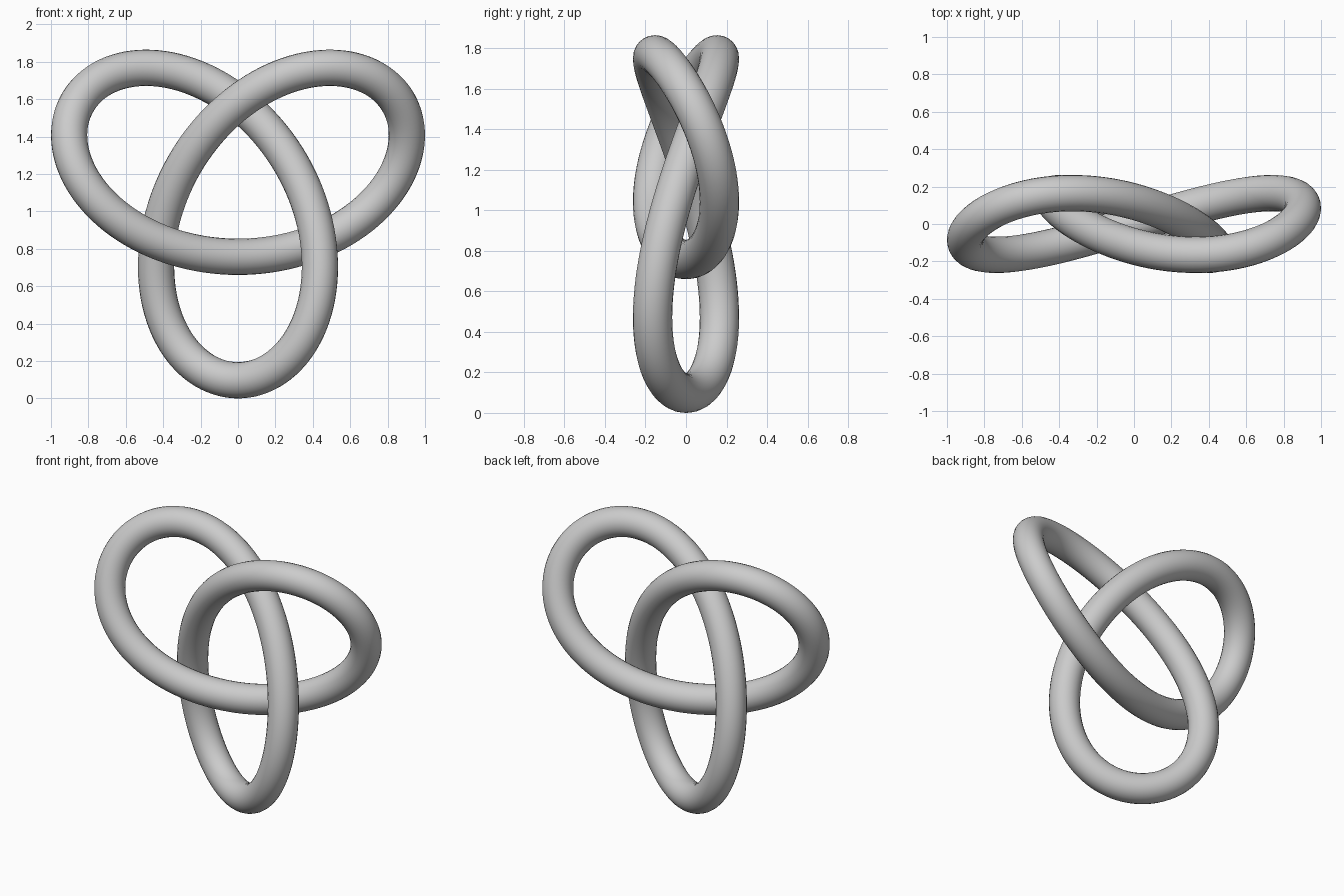
import bpy
from math import sin, cos, pi

if "Cube" in bpy.data.objects:
    bpy.data.objects.remove(bpy.data.objects["Cube"])

SCALE, TUBE, DEPTH, STEPS = 0.33, 0.097, 0.165, 240

# Trefoil centre line, standing upright in the XZ plane
curve = bpy.data.curves.new("trefoil_knot", 'CURVE')
curve.dimensions = '3D'
curve.twist_mode = 'MINIMUM'
curve.bevel_depth = TUBE
curve.bevel_resolution = 10
spline = curve.splines.new('POLY')
spline.points.add(STEPS - 1)
for i, p in enumerate(spline.points):
    t = 2 * pi * i / STEPS
    x = SCALE * (sin(t) + 2 * sin(2 * t))
    y = DEPTH * sin(3 * t)
    z = SCALE * (cos(t) - 2 * cos(2 * t) + 3) + TUBE
    p.co = (x, y, z, 1)
spline.use_cyclic_u = True
spline.use_smooth = True

# Round tube swept along the line, turned into a smooth mesh
knot = bpy.data.objects.new("trefoil_knot", curve)
bpy.context.collection.objects.link(knot)
bpy.context.view_layer.objects.active = knot
knot.select_set(True)
bpy.ops.object.convert(target='MESH')
bpy.ops.object.shade_smooth()
